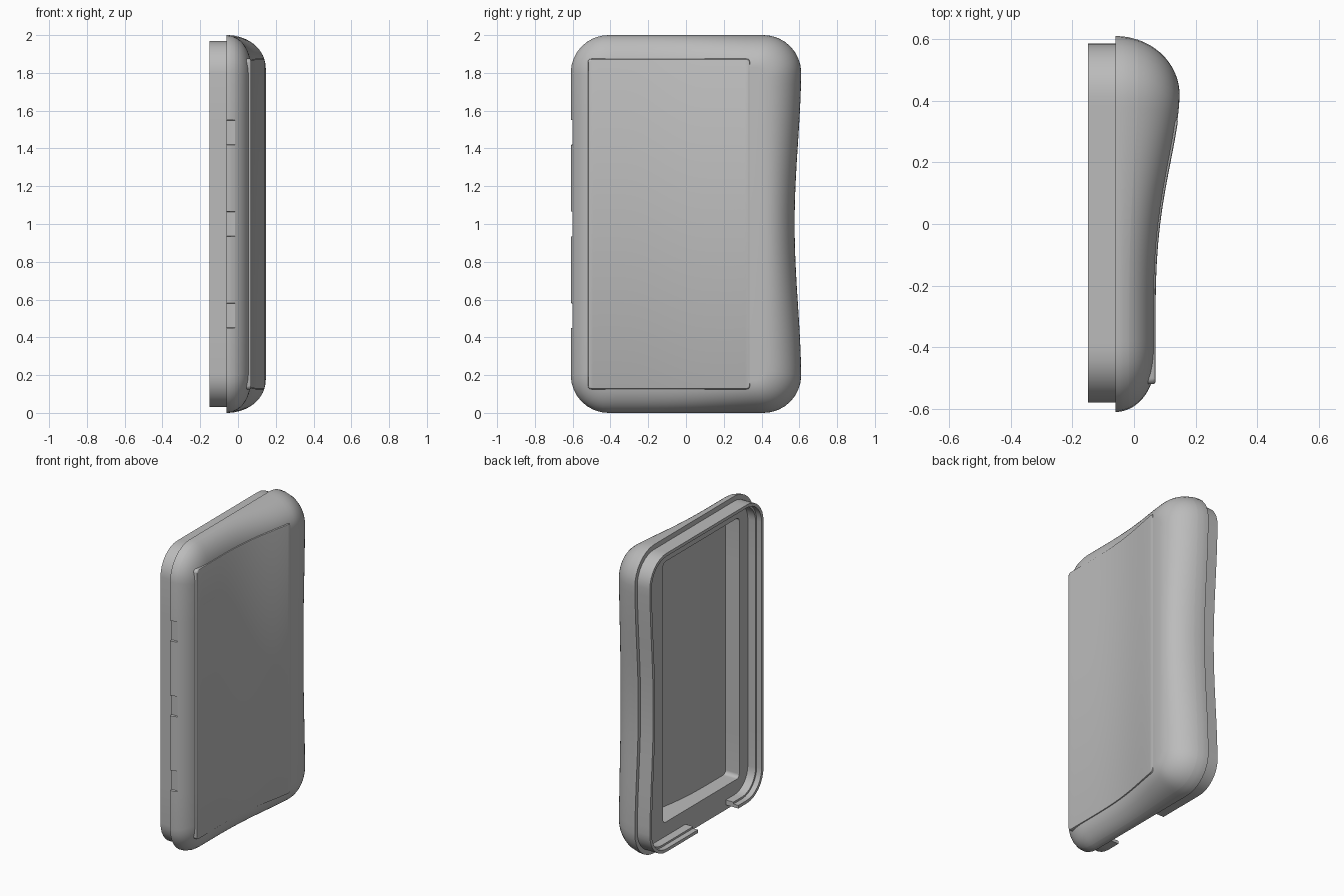
import bpy, bmesh, math

if "Cube" in bpy.data.objects:
    bpy.data.objects.remove(bpy.data.objects["Cube"], do_unlink=True)

grey = bpy.data.materials.new("plain_grey")
grey.use_nodes = True
grey.diffuse_color = (0.5, 0.5, 0.5, 1)
grey.node_tree.nodes["Principled BSDF"].inputs["Base Color"].default_value = (0.5, 0.5, 0.5, 1)

BASE = -0.06                      # plane where the shell meets the lip
NOTCHES = [(0, 0.065), (0.485, 0.065)]   # centre and half length from mid height
CORNER, TOP, SIDE = 8, 28, 16     # outline samples


def crown(y):
    """Height of the outer face: flat, rising to a grip ridge."""
    t = min(max((y + 0.35) / 0.78, 0), 1) ** 1.6
    return 0.068 + 0.08 * t * t * (3 - 2 * t)


def outline(y0, y1, hz, r, waist=0.0):
    """Rounded rectangle, mirrored about mid height, with a waisted back edge."""
    half = []
    for i in range(SIDE):
        z = (hz - r) * i / SIDE
        half.append((y1 - waist * math.cos(math.pi / 2 * min(z / 0.85, 1)) ** 2, z))
    for i in range(CORNER + 1):
        a = math.pi / 2 * i / CORNER
        half.append((y1 - r + r * math.cos(a), hz - r + r * math.sin(a)))
    for i in range(1, TOP):
        half.append((y1 - r + (y0 - y1 + 2 * r) * i / TOP, hz))
    for i in range(CORNER + 1):
        a = math.pi / 2 * (1 + i / CORNER)
        half.append((y0 + r + r * math.cos(a), hz - r + r * math.sin(a)))
    # front edge samples sit at the notch ends
    ends = [c + s * (h + e) for c, h in NOTCHES for s in (-1, 1) for e in (-0.001, 0.001)]
    half += [(y0, z) for z in sorted((e for e in ends if e > 0), reverse=True)]
    half.append((y0, 0))
    return half + [(y, -z) for y, z in half[-2:0:-1]]


def ring(bm, pts, height):
    """height is a number or a function of y."""
    return [bm.verts.new((height(y) if callable(height) else height, y, z + 1)) for y, z in pts]


def bridge(bm, a, b, keep=lambda i: True):
    n = len(a)
    for i in range(n):
        if keep(i):
            bm.faces.new((a[i], a[(i + 1) % n], b[(i + 1) % n], b[i]))


def cap(bm, r):
    """Close a ring with full-height strips so that the cap follows the crown."""
    n = len(r)
    for i in range(n // 2):
        j = i + 1
        if abs(r[i].co.y - r[j].co.y) > 1e-5:
            bm.faces.new((r[i], r[j], r[n - j], r[(n - i) % n]))


def finish(bm, name, angle):
    bmesh.ops.recalc_face_normals(bm, faces=bm.faces)
    mesh = bpy.data.meshes.new(name)
    bm.to_mesh(mesh)
    bm.free()
    obj = bpy.data.objects.new(name, mesh)
    mesh.materials.append(grey)
    bpy.context.collection.objects.link(obj)
    bpy.ops.object.select_all(action='DESELECT')
    obj.select_set(True)
    bpy.context.view_layer.objects.active = obj
    bpy.ops.object.shade_smooth_by_angle(angle=math.radians(angle))


def notched(pts):
    return [(-0.594 if y < -0.59 and any(abs(abs(z) - c) < h for c, h in NOTCHES) else y, z)
            for y, z in pts]


# Shell: pocket floor, pocket wall, flat base, rounded side and crowned face
bm = bmesh.new()
window = outline(-0.46, 0.32, 0.845, 0.025)
rings = [ring(bm, window, lambda y: crown(y) - 0.03), ring(bm, window, BASE)]
cap(bm, rings[0])
levels = [0, 0.1, 0.2, 0.345, 0.35] + [math.sin(math.radians(a)) for a in range(26, 91, 6)] + [1]
for s in levels:
    d = 1 - math.sqrt(1 - s * s)
    pts = outline(-0.61 + 0.16 * d, 0.61 - 0.19 * d, 1 - 0.17 * d, 0.2 - 0.14 * d, 0.035 * (1 - d))
    if s < 0.348:
        pts = notched(pts)
    rings.append(ring(bm, pts, lambda y: BASE + (crown(y) - BASE) * s))
for a, b in zip(rings, rings[1:]):
    bridge(bm, a, b)
cap(bm, rings[-1])
finish(bm, "shell", 35)

# Panel: thin raised plate following the crown
bm = bmesh.new()
rings = []
for inset, lift in ((0, -0.025), (0, -0.006), (0.003, 0), (0.008, 0.002)):
    pts = outline(-0.52 + inset, 0.34 - inset, 0.875 - inset, 0.02)
    rings.append(ring(bm, pts, lambda y: crown(y) + lift))
for a, b in zip(rings, rings[1:]):
    bridge(bm, a, b)
cap(bm, rings[0])
cap(bm, rings[-1])
finish(bm, "face_panel", 40)

# Lip: stepped rim with a gap in the bottom run
bm = bmesh.new()
rings = []
for inset, x in ((0.03, BASE), (0.03, -0.15), (0.05, -0.15), (0.05, -0.115), (0.062, -0.115), (0.062, BASE)):
    pts = outline(-0.61 + inset, 0.615 - inset, 0.998 - inset, 0.2 - inset, 0.035)
    rings.append(ring(bm, pts, x))
n = len(rings[0])


def solid(i):
    mid = (rings[0][i % n].co + rings[0][(i + 1) % n].co) / 2
    return mid.z > 0.1 or not -0.33 < mid.y < 0.1


for a, b in zip(rings, rings[1:] + rings[:1]):
    bridge(bm, a, b, solid)
for i in range(n):
    if solid(i) != solid(i - 1):
        bm.faces.new([r[i] for r in rings])
finish(bm, "rim_lip", 35)
